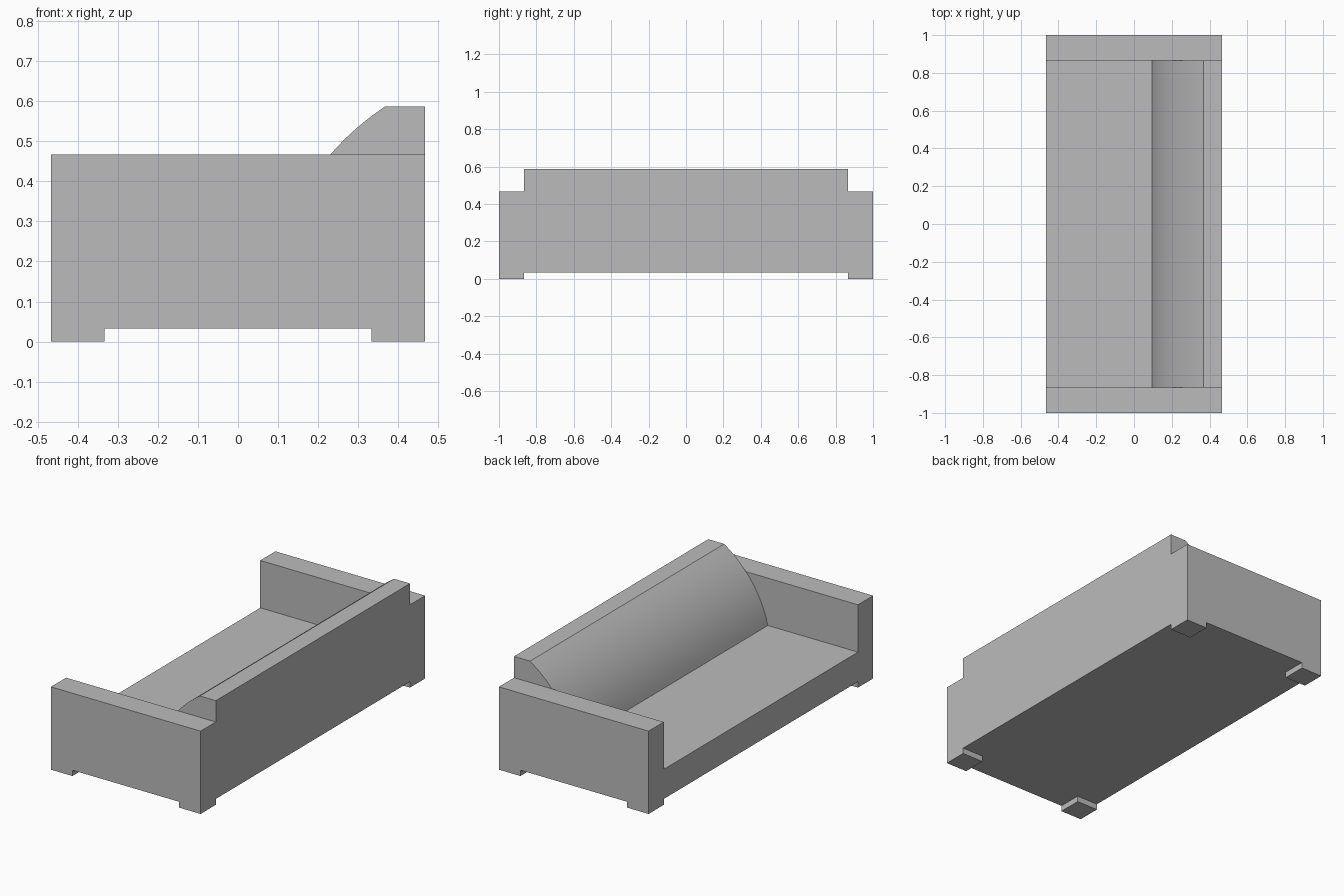
import bpy, bmesh, math

cube = bpy.data.objects.get("Cube")
if cube:
    bpy.data.objects.remove(cube, do_unlink=True)

# Main dimensions
HALF_DEPTH, HALF_LENGTH = 0.467, 1.0
ARM_INNER = 0.865
FOOT_INNER, FOOT_H = 0.333, 0.033
ARM_H, SEAT_H, BACK_H = 0.467, 0.2, 0.587
BACK_FOOT_X, BACK_TOP_X = 0.095, 0.367      # start and end of the curved backrest
ARC_CX, ARC_CZ, ARC_R = 0.711, 0.056, 0.632

grey = bpy.data.materials.new("soft grey")
grey.use_nodes = True
colour = (0.5, 0.5, 0.5, 1.0)
grey.diffuse_color = colour
grey.node_tree.nodes["Principled BSDF"].inputs["Base Color"].default_value = colour


def extrude_profile(name, profile, y0, y1):
    """Extrude an x-z outline along y and shade it smooth by angle."""
    bm = bmesh.new()
    face = bm.faces.new([bm.verts.new((x, y0, z)) for x, z in profile])
    result = bmesh.ops.extrude_face_region(bm, geom=[face])
    moved = [v for v in result["geom"] if isinstance(v, bmesh.types.BMVert)]
    bmesh.ops.translate(bm, verts=moved, vec=(0, y1 - y0, 0))
    bmesh.ops.recalc_face_normals(bm, faces=bm.faces)
    mesh = bpy.data.meshes.new(name)
    bm.to_mesh(mesh)
    bm.free()
    mesh.materials.append(grey)
    obj = bpy.data.objects.new(name, mesh)
    bpy.context.collection.objects.link(obj)
    bpy.ops.object.select_all(action='DESELECT')
    obj.select_set(True)
    bpy.context.view_layer.objects.active = obj
    bpy.ops.object.shade_smooth_by_angle(angle=math.radians(20))
    return obj


# Seat and curved backrest in one cross-section
start = math.atan2(SEAT_H - ARC_CZ, BACK_FOOT_X - ARC_CX)
end = math.atan2(BACK_H - ARC_CZ, BACK_TOP_X - ARC_CX)
STEPS = 24
arc = []
for i in range(STEPS + 1):
    a = start + (end - start) * i / STEPS
    arc.append((ARC_CX + ARC_R * math.cos(a), ARC_CZ + ARC_R * math.sin(a)))
arc[0], arc[-1] = (BACK_FOOT_X, SEAT_H), (BACK_TOP_X, BACK_H)

seat_profile = [(-HALF_DEPTH, FOOT_H), (-HALF_DEPTH, SEAT_H)] + arc + [
    (HALF_DEPTH, BACK_H), (HALF_DEPTH, FOOT_H)]
extrude_profile("seat_and_backrest", seat_profile, -ARM_INNER, ARM_INNER)

# Armrests, each standing on two feet
half = [(FOOT_INNER, FOOT_H), (FOOT_INNER, 0), (HALF_DEPTH, 0), (HALF_DEPTH, ARM_H)]
arm_profile = half + [(-x, z) for x, z in reversed(half)]
for name, side in (("front_armrest", -1), ("rear_armrest", 1)):
    extrude_profile(name, arm_profile, side * ARM_INNER, side * HALF_LENGTH)
